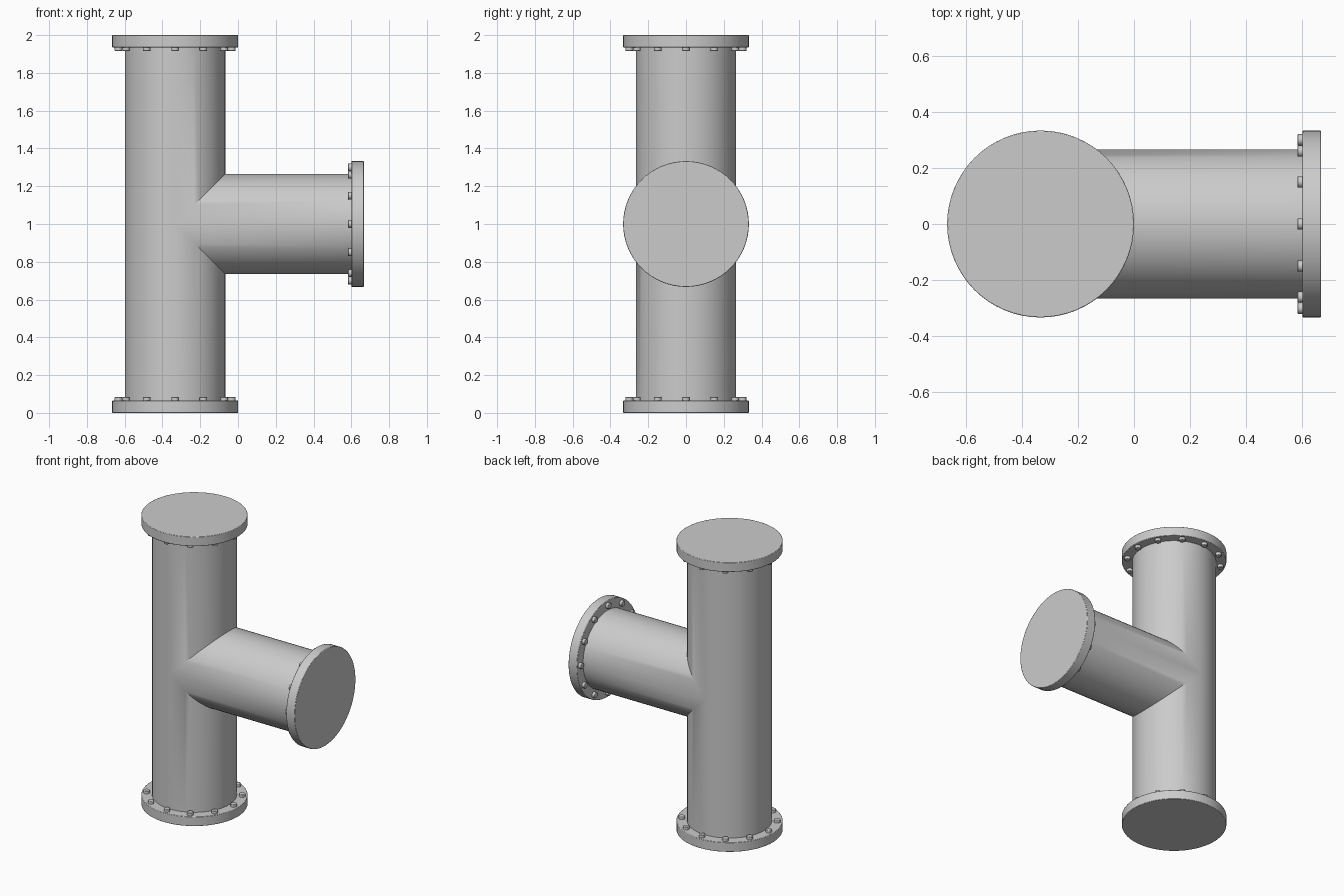
import bpy, bmesh
from math import sin, cos, pi, radians
from mathutils import Vector

if "Cube" in bpy.data.objects:
    bpy.data.objects.remove(bpy.data.objects["Cube"])

AX = -0.333          # x of the vertical pipe axis
R = 0.266            # pipe radius
FR, FT = 0.333, 0.065  # flange radius and thickness
N = 64


def smooth(ob, angle=30):
    bpy.ops.object.select_all(action='DESELECT')
    ob.select_set(True)
    bpy.context.view_layer.objects.active = ob
    bpy.ops.object.shade_smooth_by_angle(angle=radians(angle))


def cylinder(name, r, depth, centre, axis, sides, bevel):
    bpy.ops.mesh.primitive_cylinder_add(
        vertices=sides, radius=r, depth=depth, location=centre,
        rotation=Vector(axis).to_track_quat('Z', 'Y').to_euler())
    ob = bpy.context.object
    ob.name = name
    mod = ob.modifiers.new("edge", 'BEVEL')
    mod.width, mod.segments, mod.limit_method = bevel, 2, 'ANGLE'
    mod.angle_limit = radians(50)
    smooth(ob)
    return ob


# Tee pipe: vertical run and equal-radius side branch share a mitred seam
bm = bmesh.new()


def quad(*pts):
    bm.faces.new([bm.verts.new(p) for p in pts])


for k in range(N):
    a, b = [2 * pi * i / N for i in (k, k + 1)]
    (xa, ya), (xb, yb) = [(R * cos(t), R * sin(t)) for t in (a, b)]
    ha, hb = max(xa, 0), max(xb, 0)
    for s in (-1, 1):
        end = 1 + s * 0.97
        pa, pb = (AX + xa, ya, 1 + s * ha), (AX + xb, yb, 1 + s * hb)
        quad((AX + xa, ya, end), (AX + xb, yb, end), pb, pa)
        if xa + xb > 0:
            quad(pa, pb, (0.63, yb, pb[2]), (0.63, ya, pa[2]))
bmesh.ops.remove_doubles(bm, verts=bm.verts, dist=1e-5)
bmesh.ops.recalc_face_normals(bm, faces=bm.faces)
mesh = bpy.data.meshes.new("tee_pipe")
bm.to_mesh(mesh)
bm.free()
pipe = bpy.data.objects.new("tee_pipe", mesh)
bpy.context.collection.objects.link(pipe)
smooth(pipe)

# Flanges with a ring of twelve bolts on each inner face
ends = {"bottom": ((AX, 0, 0), (0, 0, 1)),
        "top": ((AX, 0, 2), (0, 0, -1)),
        "side": ((0.666, 0, 1), (-1, 0, 0))}
for name, (outer, inward) in ends.items():
    outer, inward = Vector(outer), Vector(inward)
    cylinder(name + "_flange", FR, FT, outer + inward * FT / 2, inward, N, 0.003)
    u = Vector((0, 1, 0))
    v = inward.cross(u)
    for i in range(12):
        t = 2 * pi * i / 12
        pos = outer + inward * (FT + 0.004) + (u * cos(t) + v * sin(t)) * 0.3
        cylinder(f"{name}_bolt_{i + 1}", 0.02, 0.03, pos, inward, 16, 0.003)
